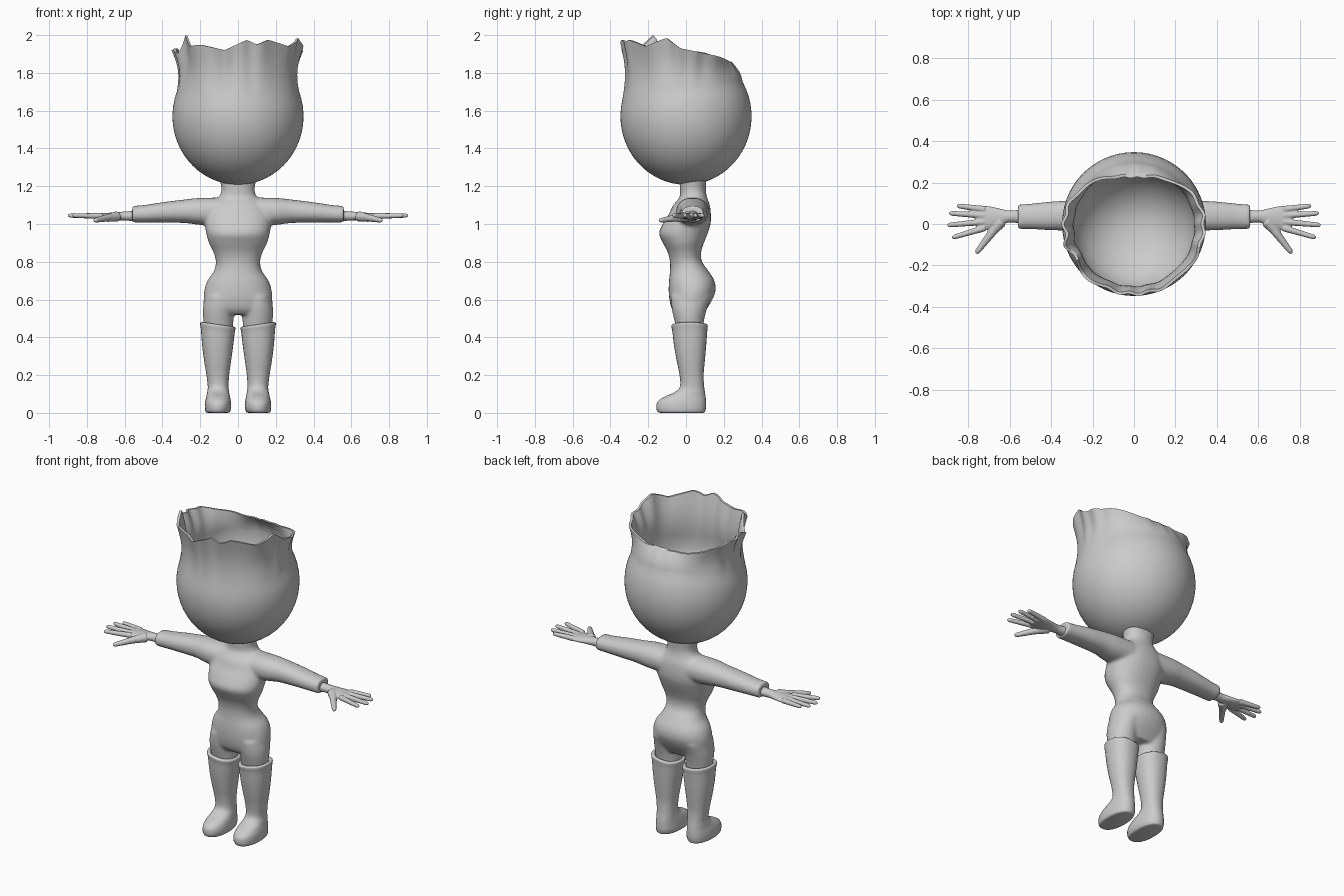
import bpy, bmesh
from math import sin, cos, pi, sqrt, radians, copysign
from mathutils import Vector

if "Cube" in bpy.data.objects:
    bpy.data.objects.remove(bpy.data.objects["Cube"])

grey = bpy.data.materials.new("plain_grey")
grey.use_nodes = True
grey.diffuse_color = (0.6, 0.6, 0.6, 1)
grey.node_tree.nodes["Principled BSDF"].inputs["Base Color"].default_value = grey.diffuse_color


def finish(name, bm, voxel=0, smooth=0):
    """Turn a bmesh into a smooth object, optionally fused by a voxel remesh."""
    bmesh.ops.recalc_face_normals(bm, faces=bm.faces)
    mesh = bpy.data.meshes.new(name)
    bm.to_mesh(mesh)
    bm.free()
    mesh.materials.append(grey)
    obj = bpy.data.objects.new(name, mesh)
    bpy.context.collection.objects.link(obj)
    bpy.ops.object.select_all(action='DESELECT')
    obj.select_set(True)
    bpy.context.view_layer.objects.active = obj
    if voxel:
        mod = obj.modifiers.new("fuse", 'REMESH')
        mod.mode = 'VOXEL'
        mod.voxel_size = voxel
        mod.use_smooth_shade = True
        mod = obj.modifiers.new("relax", 'SMOOTH')
        mod.iterations = smooth
    else:
        bpy.ops.object.shade_smooth_by_angle(angle=radians(50))
    return obj


def densify(rows, k=4):
    """Smoothly interpolate rows of numbers."""
    out = []
    for i in range(len(rows) - 1):
        p = [rows[max(0, min(len(rows) - 1, i + j))] for j in (-1, 0, 1, 2)]
        for s in range(k):
            t = s / k
            out.append([b + t / 2 * (c - a + t * (2*a - 5*b + 4*c - d + t * (3*(b - c) + d - a)))
                        for a, b, c, d in zip(*p)])
    return out + [list(rows[-1])]


def skin(bm, rings, caps=True):
    """Bridge rings of points with quads."""
    loops = [[bm.verts.new(p) for p in ring] for ring in rings]
    n = len(loops[0])
    for a, b in zip(loops, loops[1:]):
        for i in range(n):
            bm.faces.new((a[i], a[(i + 1) % n], b[(i + 1) % n], b[i]))
    if caps:
        bm.faces.new(loops[0])
        bm.faces.new(loops[-1])


def loft(bm, rows, place, power=2.0, n=32):
    """Rows are (t, a0, a1, b0, b1): oval sections bounded by a and b."""
    rings = []
    for t, a0, a1, b0, b1 in densify(rows):
        ring = []
        for i in range(n):
            c, s = cos(2 * pi * i / n), sin(2 * pi * i / n)
            c, s = (copysign(abs(v) ** (2 / power), v) for v in (c, s))
            ring.append(place((a0 + a1) / 2 + (a1 - a0) / 2 * c,
                              (b0 + b1) / 2 + (b1 - b0) / 2 * s, t))
        rings.append(ring)
    skin(bm, rings)


def tube(bm, start, end, r0, r1, n=12):
    """Tapered finger with a rounded tip."""
    start, end = Vector(start), Vector(end)
    axis = (end - start).normalized()
    side = axis.cross(Vector((0, 0, 1))).normalized()
    up = side.cross(axis)
    rings = []
    for t, f in ((0, 1), (.5, 1), (.9, 1), (.97, .75), (1, .3)):
        r = (r0 + (r1 - r0) * t) * f
        rings.append([start.lerp(end, t) + r * (side * cos(2*pi*i/n) + up * sin(2*pi*i/n))
                      for i in range(n)])
    skin(bm, rings)


# Body: torso, thighs and sleeves fused into one soft form
torso = [(.52, .15, -.05, .09), (.55, .18, -.075, .11), (.6, .182, -.088, .14),
         (.65, .178, -.092, .157), (.7, .162, -.09, .15), (.75, .128, -.085, .12),
         (.8, .117, -.085, .085), (.85, .13, -.097, .08), (.9, .154, -.122, .095),
         (.95, .168, -.143, .115), (1, .175, -.123, .13), (1.05, .172, -.092, .132),
         (1.1, .15, -.068, .126), (1.14, .105, -.035, .112), (1.18, .088, -.032, .105),
         (1.25, .1, -.035, .11)]
thigh = [(.4, .03, .17, -.04, .085), (.47, .025, .182, -.057, .092),
         (.55, .022, .186, -.075, .11), (.62, .02, .175, -.08, .135)]
sleeve = [(.08, -.05, .12, .99, 1.14), (.2, -.05, .12, .995, 1.138),
          (.28, -.035, .115, 1.005, 1.13), (.4, -.03, .108, 1.008, 1.115),
          (.5, -.025, .098, 1.008, 1.1), (.56, -.025, .094, 1.008, 1.096)]
bm = bmesh.new()
loft(bm, [(z, -w, w, f, b) for z, w, f, b in torso], lambda a, b, t: (a, b, t), 2.2)
for sx in (1, -1):
    loft(bm, thigh, lambda a, b, t: (sx * a, b, t))
    loft(bm, sleeve, lambda a, b, t: (sx * t, a, b), 2.2)
finish("body", bm, .009, 6)

# Hands: flat palm, four fingers and a thumb
palm = [(.54, 0, .07, 1.015, 1.07), (.6, .008, .065, 1.018, 1.066),
        (.65, -.01, .075, 1.02, 1.062), (.7, -.026, .086, 1.022, 1.058),
        (.745, -.028, .086, 1.026, 1.054), (.76, -.015, .075, 1.03, 1.05)]
tips = [(.855, .088), (.893, .052), (.902, -.006), (.878, -.066)]
for sx, label in ((1, "left"), (-1, "right")):
    bm = bmesh.new()
    loft(bm, palm, lambda a, b, t: (sx * t, a, b))
    for i, (x, y) in enumerate(tips):
        tube(bm, (sx * .72, .071 - .03 * i, 1.042), (sx * x, y, 1.045), .0165, .0115)
    tube(bm, (sx * .64, .012, 1.04), (sx * .7, -.055, 1.03), .028, .019)
    tube(bm, (sx * .68, -.035, 1.035), (sx * .762, -.142, 1.018), .021, .012)
    finish(label + "_hand", bm, .004, 3)

# Boots: foot, shaft and a slanted rolled cuff
boot = [(0, .055, .16, -.135, .09), (.006, .043, .172, -.15, .1), (.03, .036, .176, -.157, .106),
        (.06, .038, .174, -.15, .106), (.085, .042, .168, -.115, .104), (.11, .047, .163, -.06, .1),
        (.14, .05, .16, -.032, .096), (.2, .047, .167, -.034, .093), (.28, .036, .18, -.05, .1),
        (.36, .025, .19, -.064, .107), (.43, .018, .196, -.072, .112), (.455, .014, .2, -.077, .115),
        (.466, .016, .198, -.075, .113), (.468, .03, .184, -.06, .098), (.45, .04, .174, -.05, .088)]
for sx, label in ((1, "left"), (-1, "right")):
    bm = bmesh.new()
    loft(bm, boot, lambda a, b, t: (sx * a, b, t + max(0, t - .36) * 1.3 * (a - .11)), 2.25)
    finish(label + "_boot", bm)

# Head: round shell rising into a crumpled open crown, angles start at the front
rim = [(-105, 1.91), (-90, 1.92), (-76, 1.93), (-68, 1.9), (-58, 2), (-47, 1.94), (-36, 1.95),
       (-12, 1.92), (8, 1.975), (17, 1.95), (28, 1.975), (52, 1.94), (72, 1.985), (85, 1.93),
       (110, 1.9), (130, 1.88), (150, 1.86), (180, 1.86), (210, 1.86), (235, 1.88), (255, 1.91)]
MID, RAD, TALL = 1.57, .347, .362


def rim_height(deg):
    for (a, za), (b, zb) in zip(rim, rim[1:]):
        if a <= deg <= b:
            return za + (zb - za) * (deg - a) / (b - a)


def head_column(deg):
    """Profile (radius, height) from chin pole, over the rim, to the inner floor."""
    a = radians(deg)
    back = max(0, -cos(a)) ** 2
    seam = 1.65 + .1 * (1 - cos(a)) / 2
    top = rim_height(deg)
    at_seam = RAD * sqrt(1 - ((seam - MID) / TALL) ** 2)
    rim_r = .343 - .105 * back
    crumple = 1 + 1.6 * max(0, cos(a + radians(62))) ** 12
    low, step = -pi / 2 + .02, 18
    end = math_asin((seam - MID) / TALL)
    col = []
    for i in range(step + 1):
        p = low + (end - low) * i / step
        col.append((RAD * cos(p), MID + TALL * sin(p)))
    wall = []
    for i in range(1, 11):
        t = i / 10
        fold = .006 * crumple * t * sin(15 * a + 2 * sin(4 * a)) * (1 - .5 * back)
        dip = .02 * sin(pi * t) * (1 - 1.6 * back)
        wall.append((at_seam + (rim_r - at_seam) * t - dip + fold, seam + (top - seam) * t))
    col += wall
    col += [(r - .014 - .012 * (top - z) / (top - seam), z) for r, z in reversed(wall)]
    for i in range(1, 13):
        p = pi / 2 * i / 12.2
        col.append(((at_seam - .026) * cos(p), seam - (seam - 1.42) * sin(p)))
    return [(r * sin(a), -r * cos(a), z) for r, z in col]


def math_asin(v):
    from math import asin
    return asin(v)


bm = bmesh.new()
columns = [head_column(-105 + 2.5 * i) for i in range(144)]
skin(bm, list(zip(*columns)))
finish("head", bm)
